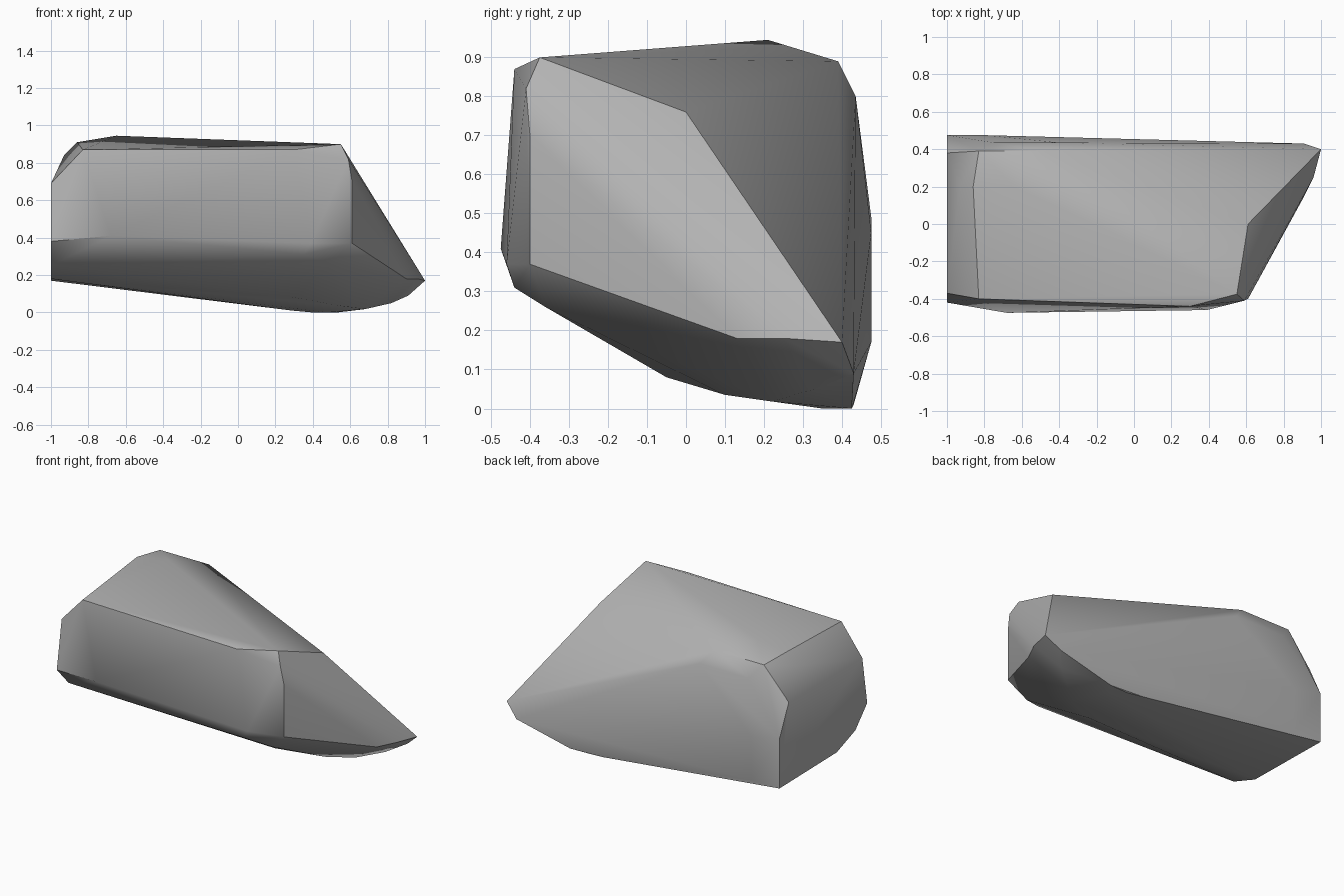
import bpy
import bmesh
from mathutils import Vector

# Remove the default cube only
default_cube = bpy.data.objects.get("Cube")
if default_cube:
    bpy.data.objects.remove(default_cube, do_unlink=True)


def make_material(name, colour):
    material = bpy.data.materials.new(name)
    material.use_nodes = True
    material.diffuse_color = colour
    shader = material.node_tree.nodes["Principled BSDF"]
    shader.inputs["Base Color"].default_value = colour
    shader.inputs["Roughness"].default_value = 0.9
    return material


def end_outline(x, outline):
    """Place a flat (y, z) outline at a fixed x."""
    return [(x, y, z) for y, z in outline]


def add_chiselled_stone(name, corner_groups, material):
    """Wrap a faceted convex stone around groups of chiselled corners."""
    mesh = bpy.data.meshes.new(name)
    bm = bmesh.new()
    for group in corner_groups:
        for corner in group:
            bm.verts.new(Vector(corner))

    # Shrink a skin over the corners and drop anything left inside
    bmesh.ops.convex_hull(bm, input=bm.verts[:], use_existing_faces=False)
    loose = [vert for vert in bm.verts if not vert.link_faces]
    bmesh.ops.delete(bm, geom=loose, context='VERTS')
    bmesh.ops.recalc_face_normals(bm, faces=bm.faces[:])
    bm.to_mesh(mesh)
    bm.free()

    stone = bpy.data.objects.new(name, mesh)
    bpy.context.collection.objects.link(stone)
    mesh.materials.append(material)

    # Soft rounding on shallow facets, crisp breaks on the steep ones
    bpy.ops.object.select_all(action='DESELECT')
    stone.select_set(True)
    bpy.context.view_layer.objects.active = stone
    bpy.ops.object.shade_smooth_by_angle(angle=0.52)
    return stone


# Flat broken end of the stone
broken_end = end_outline(-1, [
    (.475, .17), (.475, .49), (.38, .69), (-.37, .69),
    (-.42, .38), (-.3, .25), (-.11, .18),
])

# Gently domed upper side
crown = [
    (-.65, .21, .945), (-.86, .2, .91), (-.93, .2, .84),
    (-.48, .39, .89), (-.83, .39, .89), (-.83, -.4, .87),
    (.3, -.44, .87), (.55, -.375, .9), (.61, 0, .76),
]

# Broad front wall and its rounded lower edge
front_wall = [
    (-.68, -.475, .41), (.39, -.46, .37), (.61, -.4, .37),
    (.59, -.41, .82), (.61, -.4, .7),
    (.35, -.44, .31), (.5, -.36, .26),
]

# Slanted nose ending in a low point
nose = [
    (1, .4, .17), (.96, .25, .18), (.9, .13, .18), (.91, .43, .09),
]

# Curved underside
underside = [
    (.3, -.05, .08), (.55, .1, .035), (.68, .22, .018), (.82, .33, .05),
    (.29, .43, .01), (.4, .42, 0), (.53, .425, 0), (.48, .35, 0),
]

# Nearly flat back wall
back_wall = [
    (-.8, .475, .45), (-.8, .475, .17), (-.75, .435, .8), (-.4, .435, .8),
]

grey_stone = make_material("grey stone", (.45, .45, .45, 1))
add_chiselled_stone(
    "boulder",
    [broken_end, crown, front_wall, nose, underside, back_wall],
    grey_stone,
)
